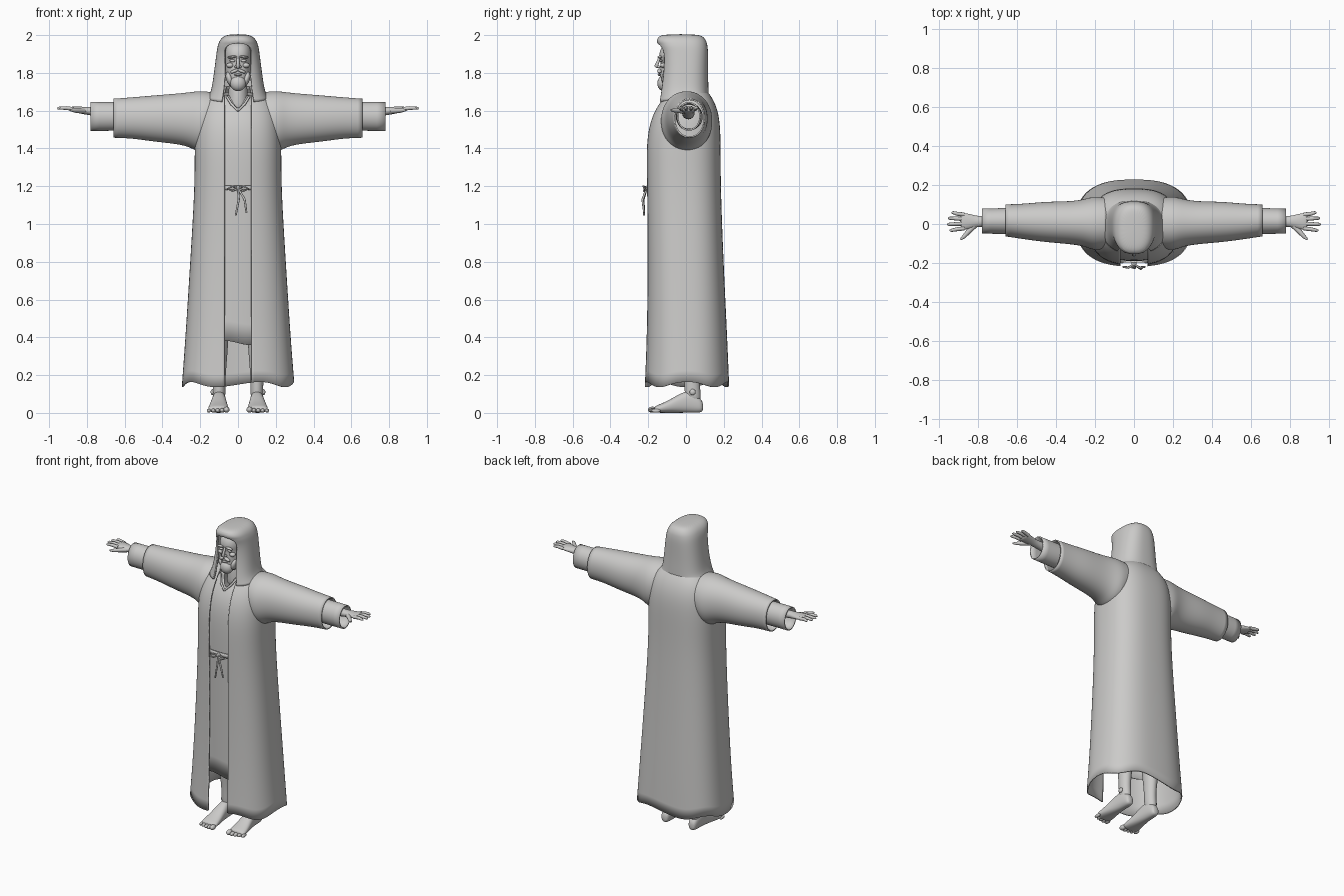
import bpy, bmesh, math
from mathutils import Vector

stone = bpy.data.materials.new("light_grey")
stone.diffuse_color = (0.6, 0.595, 0.585, 1)


def finish(ob, angle=40):
    ob.data.materials.append(stone)
    bpy.ops.object.select_all(action='DESELECT')
    ob.select_set(True)
    bpy.context.view_layer.objects.active = ob
    bpy.ops.object.shade_smooth_by_angle(angle=math.radians(angle))


def loft(name, axis, rings, n=28, p=2.0, s=1, gaps=None, thick=0, caps=(0, 0), hem=None, level=2):
    """Superellipse rings (t, a0, a1, b0, b1) along an axis; gaps leave the front open."""
    bm = bmesh.new()
    grid = []
    for i, (t, a0, a1, b0, b1) in enumerate(rings):
        gap = gaps[i] if gaps else 0
        t0 = math.asin(min(1, gap / ((a1 - a0) / 2)) ** (p / 2))
        row = []
        for k in range(n + 1 if gaps else n):
            th = t0 + (2 * math.pi - 2 * t0) * k / n
            u, v = math.sin(th), -math.cos(th)
            u = math.copysign(abs(u) ** (2 / p), u)
            v = math.copysign(abs(v) ** (2 / p), v)
            a = (a0 + a1) / 2 + u * (a1 - a0) / 2
            b = (b0 + b1) / 2 + v * (b1 - b0) / 2
            tt = t + (hem(th, a) if hem and i == 0 else 0)
            co = {'x': (tt, a, b), 'y': (a, tt, b), 'z': (a, b, tt)}[axis]
            row.append(bm.verts.new((co[0] * s, co[1], co[2])))
        grid.append(row)
    for r0, r1 in zip(grid, grid[1:]):
        m = len(r0)
        for k in range(m - 1 if gaps else m):
            j = (k + 1) % m
            bm.faces.new((r0[k], r0[j], r1[j], r1[k]))
    if caps[0]:
        bm.faces.new(grid[0])
    if caps[1]:
        bm.faces.new(grid[-1])
    bmesh.ops.remove_doubles(bm, verts=bm.verts, dist=1e-4)
    bmesh.ops.recalc_face_normals(bm, faces=bm.faces)
    me = bpy.data.meshes.new(name)
    bm.to_mesh(me)
    bm.free()
    ob = bpy.data.objects.new(name, me)
    bpy.context.collection.objects.link(ob)
    finish(ob)
    sub = ob.modifiers.new("smooth", 'SUBSURF')
    sub.levels = sub.render_levels = level
    sub.boundary_smooth = 'PRESERVE_CORNERS'
    if thick:
        sol = ob.modifiers.new("cloth", 'SOLIDIFY')
        sol.thickness, sol.offset = thick, 0
    return ob


def blob(name, loc, size, rot=(0, 0, 0)):
    bpy.ops.mesh.primitive_uv_sphere_add(segments=16, ring_count=10, location=loc, rotation=rot)
    ob = bpy.context.object
    ob.name, ob.scale = name, size
    finish(ob, 60)


def cord(name, pts, radii):
    cu = bpy.data.curves.new(name, 'CURVE')
    cu.dimensions, cu.bevel_depth, cu.bevel_resolution, cu.use_fill_caps = '3D', 1, 3, True
    sp = cu.splines.new('POLY')
    sp.points.add(len(pts) - 1)
    for q, c, r in zip(sp.points, pts, radii):
        q.co, q.radius = (*c, 1), r
    ob = bpy.data.objects.new(name, cu)
    bpy.context.collection.objects.link(ob)
    bpy.ops.object.select_all(action='DESELECT')
    ob.select_set(True)
    bpy.context.view_layer.objects.active = ob
    bpy.ops.object.convert(target='MESH')
    finish(bpy.context.object, 60)


def sym(rows):
    return [(z, -w, w, y0, y1) for z, w, y0, y1 in rows]


# Long outer coat, open down the front
loft("outer_coat", 'z', sym([
    (.15, .295, -.215, .225), (.4, .275, -.205, .215), (.8, .25, -.2, .195),
    (1.2, .225, -.205, .18), (1.4, .227, -.21, .18), (1.52, .222, -.195, .178),
    (1.6, .207, -.165, .165), (1.66, .18, -.125, .14), (1.70, .13, -.095, .11),
    (1.725, .09, -.085, .09)]), n=32, p=2.6, gaps=[.07] * 9 + [.06], thick=.008,
    hem=lambda th, a: .016 * math.sin(5 * th))

# Inner robe with a small V at the neck
loft("inner_robe", 'z', sym([
    (.37, .22, -.17, .165), (.8, .2, -.178, .155), (1.2, .19, -.188, .155),
    (1.4, .19, -.19, .15), (1.52, .185, -.175, .15), (1.6, .16, -.14, .13),
    (1.65, .1, -.1, .08), (1.68, .07, -.085, .06)]), p=2.6,
    gaps=[0, 0, 0, 0, 0, 0, .03, .045], thick=.006, hem=lambda th, a: -.25 * a if abs(a) < .08 else 0)

# Belt with knot and two hanging ends
loft("belt", 'z', sym([(1.18, .195, -.196, .16), (1.205, .195, -.196, .16)]), p=2.6, thick=.008, level=1)
blob("belt_knot", (0, -.205, 1.19), (.014, .012, .014))
cord("belt_end_left", [(0, -.208, 1.19), (.004, -.225, 1.13), (-.012, -.222, 1.045)], [.005, .006, .005])
cord("belt_end_right", [(0, -.208, 1.19), (.035, -.23, 1.13), (.045, -.222, 1.06)], [.005, .006, .005])
for s in (-1, 1):
    cord("belt_loop", [(0, -.208, 1.19), (s * .03, -.225, 1.2), (s * .055, -.22, 1.185),
                       (s * .03, -.222, 1.175), (0, -.208, 1.188)], [.005] * 5)

for s, side in ((-1, "right"), (1, "left")):
    # Wide coat sleeve and narrower inner sleeve
    loft("coat_sleeve_" + side, 'x', [
        (.14, -.12, .13, 1.43, 1.695), (.2, -.135, .14, 1.375, 1.702), (.25, -.112, .125, 1.41, 1.695),
        (.32, -.1, .112, 1.427, 1.687), (.45, -.09, .112, 1.44, 1.677),
        (.56, -.075, .1, 1.457, 1.667), (.658, -.06, .097, 1.46, 1.66)], p=2.1, s=s, thick=.008)
    loft("inner_sleeve_" + side, 'x', [
        (.4, -.05, .085, 1.5, 1.635), (.6, -.05, .08, 1.497, 1.642), (.78, -.045, .075, 1.497, 1.642)],
        s=s, thick=.008)
    # Forearm, palm and fingers
    loft("forearm_hand_" + side, 'x', [
        (.5, -.03, .055, 1.54, 1.62), (.74, -.016, .04, 1.568, 1.622), (.8, -.014, .04, 1.578, 1.62),
        (.84, -.026, .052, 1.585, 1.622), (.875, -.03, .058, 1.593, 1.622),
        (.89, -.028, .056, 1.598, 1.62)], n=16, s=s, caps=(1, 1))
    for i, (y, tip) in enumerate(((-.022, .945), (.002, .957), (.026, .953), (.048, .935))):
        y2 = y + (y - .014) * .3
        cord("finger_" + side, [(s * .87, y, 1.608), (s * .91, (y + y2) / 2, 1.614),
                                (s * (tip - .008), y2, 1.613), (s * tip, y2, 1.611)], [.011, .01, .008, .004])
    cord("thumb_" + side, [(s * .815, -.005, 1.598), (s * .85, -.04, 1.6), (s * .872, -.065, 1.602),
                           (s * .89, -.08, 1.603)], [.015, .013, .01, .005])

    # Leg, foot and toes
    loft("leg_" + side, 'z', [
        (.05, .068, .132, .0, .085), (.12, .065, .135, -.01, .075), (.2, .066, .134, -.01, .075),
        (.35, .05, .15, -.03, .1), (.6, .045, .155, -.05, .08)], n=16, s=s, caps=(1, 1))
    loft("foot_" + side, 'y', [
        (.092, .08, .12, .008, .055), (.07, .07, .13, 0, .085), (.02, .065, .135, 0, .125),
        (-.04, .06, .142, 0, .098), (-.1, .053, .154, 0, .062), (-.15, .048, .16, 0, .042),
        (-.17, .052, .155, .004, .032)], n=20, p=2.4, s=s, caps=(1, 1))
    for i in range(5):
        r = (.016, .012, .0115, .011, .0105)[i]
        blob("toe_" + side, (s * (.061 + i * .0232), -.178 + .0012 * i * i, r + .001), (r, .024, r))
    blob("ankle_" + side, (s * .135, .035, .11), (.01, .016, .016))

# Neck and head
loft("neck", 'z', sym([(1.58, .07, -.08, .06), (1.66, .052, -.075, .05), (1.78, .05, -.07, .05)]), n=16, caps=(1, 1))
loft("head", 'z', sym([
    (1.715, .035, -.125, .0), (1.74, .053, -.137, .04), (1.79, .065, -.138, .06),
    (1.83, .071, -.135, .075), (1.865, .073, -.134, .08), (1.885, .074, -.144, .08),
    (1.93, .073, -.138, .08), (1.97, .05, -.1, .06)]), n=24, p=2.3, caps=(1, 1))

# Facial features
cord("nose", [(0, -.139, 1.882), (0, -.148, 1.86), (0, -.157, 1.838), (0, -.15, 1.828)], [.007, .008, .011, .008])
blob("lower_lip", (0, -.142, 1.79), (.02, .008, .006))
blob("chin_beard", (0, -.118, 1.745), (.042, .034, .042))
for s in (-1, 1):
    blob("nostril", (s * .011, -.144, 1.832), (.008, .009, .007))
    blob("brow", (s * .031, -.138, 1.884), (.025, .012, .007), (0, s * .12, 0))
    blob("eye", (s * .03, -.132, 1.864), (.016, .008, .007))
    blob("cheekbone", (s * .042, -.118, 1.84), (.02, .018, .014))
    blob("moustache", (s * .018, -.141, 1.81), (.024, .012, .009), (0, s * .4, 0))
    blob("side_beard", (s * .045, -.1, 1.768), (.018, .03, .038), (0, s * .3, 0))
    # Folded collar edge of the inner robe
    cord("neck_fold", [(0, -.146, 1.6), (s * .035, -.128, 1.635), (s * .06, -.095, 1.675)], [.006, .007, .006])

# Head covering, open around the face and falling onto the shoulders
loft("hood", 'z', sym([
    (1.645, .158, -.145, .115), (1.70, .137, -.137, .115), (1.78, .125, -.125, .112),
    (1.86, .115, -.122, .112), (1.92, .107, -.13, .112), (1.948, .102, -.146, .108),
    (1.962, .097, -.152, .105), (1.985, .082, -.148, .093), (2.0, .05, -.12, .065)]),
    n=32, p=2.6, gaps=[.085, .075, .067, .067, .07, .058, 0, 0, 0], thick=.01, caps=(0, 1),
    hem=lambda th, a: .02 * (1 - math.cos(th)))
